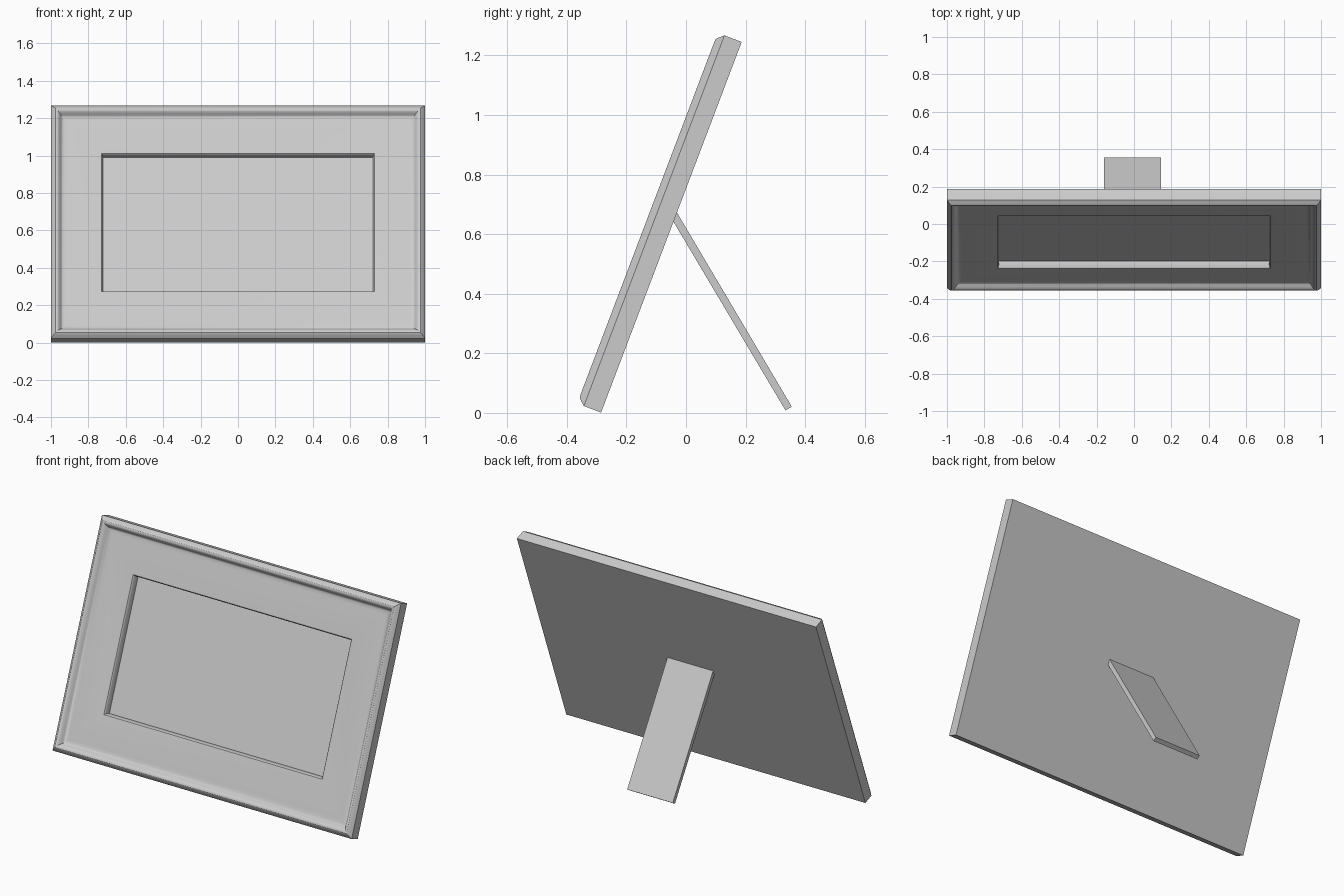
import bpy, bmesh, math

if "Cube" in bpy.data.objects:
    bpy.data.objects.remove(bpy.data.objects["Cube"])

TILT = math.atan2(0.472, 1.244)
S, C = math.sin(TILT), math.cos(TILT)
W, H = 1.0, 1.3305            # half width, slanted height
Y0, Z0 = -0.285, 0.001        # bottom edge of the back


def place(x, v, d):
    """x, distance up the slope, height out from the back -> world"""
    return (x, Y0 + v * S - d * C, Z0 + v * C + d * S)


def finish(bm, name):
    bmesh.ops.recalc_face_normals(bm, faces=bm.faces[:])
    mesh = bpy.data.meshes.new(name)
    bm.to_mesh(mesh)
    bm.free()
    ob = bpy.data.objects.new(name, mesh)
    bpy.context.collection.objects.link(ob)
    return ob


# Frame: mitred rectangular loops following the moulding profile (inset, height)
profile = [(0, 0), (0, 0.062), (0.012, 0.076), (0.019, 0.083), (0.025, 0.086),
           (0.032, 0.085), (0.040, 0.080), (0.048, 0.071), (0.055, 0.061),
           (0.062, 0.056), (0.070, 0.054), (0.085, 0.054), (0.266, 0.054),
           (0.270, 0.053), (0.273, 0.050), (0.276, 0.043), (0.279, 0.013)]
bm = bmesh.new()
loops = []
for i, d in profile:
    corners = [(-W + i, i), (W - i, i), (W - i, H - i), (-W + i, H - i)]
    loops.append([bm.verts.new(place(x, v, d)) for x, v in corners])
for a, b in zip(loops, loops[1:]):
    for k in range(4):
        n = (k + 1) % 4
        bm.faces.new((a[k], a[n], b[n], b[k]))
bm.faces.new(loops[0][::-1])   # flat back
bm.faces.new(loops[-1])        # recessed picture panel
frame = finish(bm, "picture_frame")
bpy.context.view_layer.objects.active = frame
frame.select_set(True)
bpy.ops.object.shade_smooth_by_angle(angle=math.radians(30))

# Rear leg: side outline extruded across x
outline = [(-0.030, 0.672), (0.355, 0.021), (0.334, 0.008), (-0.044, 0.645)]
bm = bmesh.new()
left, right = [[bm.verts.new((x, y, z)) for y, z in outline] for x in (-0.16, 0.145)]
bm.faces.new(left)
bm.faces.new(right[::-1])
for k in range(4):
    n = (k + 1) % 4
    bm.faces.new((left[k], left[n], right[n], right[k]))
finish(bm, "rear_leg")
